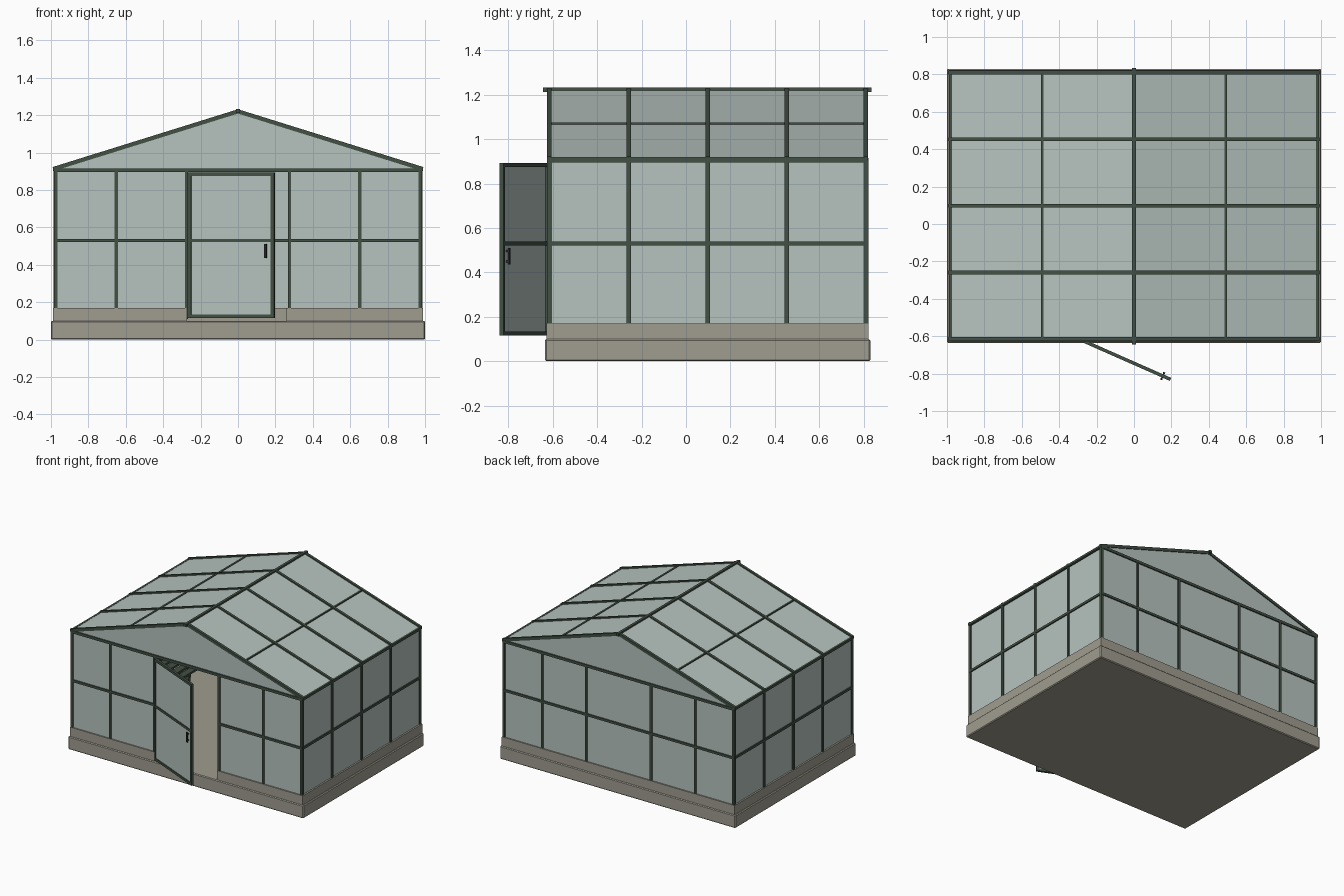
import bpy, bmesh, math
from mathutils import Vector, Matrix

if "Cube" in bpy.data.objects:
    bpy.data.objects.remove(bpy.data.objects["Cube"])


def material(name, rgb):
    m = bpy.data.materials.new(name)
    m.diffuse_color = (*rgb, 1)
    m.use_nodes = True
    m.node_tree.nodes["Principled BSDF"].inputs["Base Color"].default_value = m.diffuse_color
    return m


GLASS = material("pale_glass", (0.47, 0.55, 0.52))
FRAME = material("dark_green_frame", (0.055, 0.080, 0.058))
STONE = material("warm_concrete", (0.35, 0.335, 0.275))
BLACK = material("dark_metal", (0.025, 0.03, 0.027))
GREY = material("grey_tub", (0.12, 0.12, 0.12))


def finish(name, bm, mat):
    bmesh.ops.recalc_face_normals(bm, faces=bm.faces)
    me = bpy.data.meshes.new(name)
    bm.to_mesh(me)
    bm.free()
    me.materials.append(mat)
    ob = bpy.data.objects.new(name, me)
    bpy.context.collection.objects.link(ob)
    return ob


def add_box(bm, x0, x1, y0, y1, z0, z1):
    mat = Matrix.Translation(((x0 + x1) / 2, (y0 + y1) / 2, (z0 + z1) / 2))
    mat = mat @ Matrix.Diagonal((x1 - x0, y1 - y0, z1 - z0, 1))
    bmesh.ops.create_cube(bm, size=1, matrix=mat)


def add_bar(bm, a, b, w=0.02, h=0.02):
    """Rectangular bar from a to b; w is horizontal, h is the other way."""
    a, b = Vector(a), Vector(b)
    d = (b - a).normalized()
    side = d.cross(Vector((0, 0, 1)))
    side = side.normalized() if side.length > 1e-4 else Vector((1, 0, 0))
    up = side.cross(d)
    rot = Matrix((side, d, up)).transposed().to_4x4()
    mat = Matrix.Translation((a + b) / 2) @ rot
    mat = mat @ Matrix.Diagonal((w, (b - a).length, h, 1))
    bmesh.ops.create_cube(bm, size=1, matrix=mat)


def boxes(name, mat, items):
    bm = bmesh.new()
    for it in items:
        add_box(bm, *it)
    return finish(name, bm, mat)


def bars(name, mat, items):
    bm = bmesh.new()
    for it in items:
        add_bar(bm, *it)
    return finish(name, bm, mat)


W = 0.975                       # wall half width
F, B = -0.615, 0.81             # front and back wall planes
CURB, MID, EAVE, RIDGE = 0.17, 0.53, 0.905, 1.22
BAYS = [F + (B - F) * i / 4 for i in range(5)]
D0, D1 = -0.275, 0.275          # doorway

# Foundation slab and raised curb, open at the doorway
slab = boxes("foundation_slab", STONE, [(-1, 1, -0.635, 0.83, 0, 0.10)])
bev = slab.modifiers.new("soft_edge", 'BEVEL')
bev.width, bev.segments = 0.006, 1
boxes("curb", STONE, [
    (-0.99, D0, -0.628, -0.58, 0.09, CURB),
    (0.26, 0.99, -0.628, -0.58, 0.09, CURB),
    (-0.99, 0.99, 0.775, 0.823, 0.09, CURB),
    (-0.99, -0.94, -0.58, 0.775, 0.09, CURB),
    (0.94, 0.99, -0.58, 0.775, 0.09, CURB)])

# Wall glazing
t = 0.003
boxes("wall_glass", GLASS, [
    (-W, D0, F - t, F + t, CURB, EAVE),
    (D1, W, F - t, F + t, CURB, EAVE),
    (-W, W, B - t, B + t, CURB, EAVE),
    (-W - t, -W + t, F, B, CURB, EAVE),
    (W - t, W + t, F, B, CURB, EAVE)])

# Triangular gable panes
bm = bmesh.new()
for y in (F, B):
    rings = [[bm.verts.new((x, y + s, z)) for x, z in
              ((-W, EAVE), (W, EAVE), (0, RIDGE - 0.005))] for s in (-t, t)]
    bm.faces.new(rings[0])
    bm.faces.new(rings[1])
    for i in range(3):
        j = (i + 1) % 3
        bm.faces.new((rings[0][i], rings[0][j], rings[1][j], rings[1][i]))
finish("gable_glass", bm, GLASS)

# Roof glazing
bm = bmesh.new()
for s in (-1, 1):
    add_bar(bm, (s * 0.985, (F + B) / 2, 0.910), (0, (F + B) / 2, RIDGE),
            B - F, 0.006)
finish("roof_glass", bm, GLASS)

# Upright posts: corners, gable ends and sides
posts = [((x, y, CURB - 0.06 if abs(x) > 0.9 else 0.11), (x, y, EAVE), 0.018, 0.022)
         for y in (F, B) for x in (-W, -0.65, D0, D1, 0.65, W)]
posts += [((s * W, y, CURB), (s * W, y, EAVE), 0.022, 0.02)
          for s in (-1, 1) for y in BAYS[1:4]]
bars("wall_posts", FRAME, posts)

# Horizontal rails at mid height and eaves
rails = [((s * W, F, z), (s * W, B, z), 0.024, 0.018)
         for s in (-1, 1) for z in (MID, EAVE)]
rails += [((-W, y, EAVE), (W, y, EAVE), 0.024, 0.02) for y in (F, B)]
rails += [((-W, B, MID), (W, B, MID), 0.024, 0.018),
          ((-W, F, MID), (D0, F, MID), 0.024, 0.018),
          ((D1, F, MID), (W, F, MID), 0.024, 0.018)]
bars("wall_rails", FRAME, rails)

# Roof rafters, purlins and ridge
roof = [((s * 0.988, y, 0.912), (0, y, RIDGE), 0.02, 0.022)
        for s in (-1, 1) for y in BAYS]
roof += [((s * 0.49, F - 0.008, 1.068), (s * 0.49, B + 0.008, 1.068), 0.014, 0.014)
         for s in (-1, 1)]
roof += [((0, -0.645, 1.222), (0, 0.835, 1.222), 0.02, 0.02)]
roof += [((s * 0.982, F - 0.01, 0.91), (s * 0.982, B + 0.01, 0.91), 0.016, 0.016)
         for s in (-1, 1)]
bars("roof_frame", FRAME, roof)

# Open door, built along +x from its hinge and then swung outwards
L, Z0, Z1 = 0.505, 0.115, 0.893
hinge = Matrix.Translation((-0.267, -0.627, 0)) @ Matrix.Rotation(math.radians(-23.8), 4, 'Z')
h = 0.009
door = [
    boxes("door_frame", FRAME, [
        (0, 0.02, -h, h, Z0, Z1), (L - 0.02, L, -h, h, Z0, Z1),
        (0.02, L - 0.02, -h, h, Z0, Z0 + 0.018),
        (0.02, L - 0.02, -h, h, Z1 - 0.018, Z1),
        (0.02, L - 0.02, -h, h, MID - 0.009, MID + 0.009)]),
    boxes("door_glass", GLASS, [(0.01, L - 0.01, -t, t, Z0 + 0.01, Z1 - 0.01)]),
    boxes("door_handle", BLACK, [
        b for s in (-1, 1) for b in (
            (0.454, 0.466, s * 0.018 - 0.004, s * 0.018 + 0.004, 0.435, 0.51),
            (0.456, 0.464, min(0, s * 0.016), max(0, s * 0.016), 0.445, 0.453),
            (0.456, 0.464, min(0, s * 0.016), max(0, s * 0.016), 0.492, 0.50))]),
]
for ob in door:
    ob.data.transform(hinge)

# Slatted bench along the left wall
bench = [(-0.94 + 0.075 * i, -0.89 + 0.075 * i, -0.45, 0.76, 0.40, 0.415) for i in range(6)]
bench += [(-0.94, -0.515, y, y + 0.025, 0.375, 0.40) for y in (-0.43, 0.14, 0.715)]
bench += [(x, x + 0.025, y, y + 0.025, 0.10, 0.375)
          for x in (-0.935, -0.545) for y in (-0.43, 0.14, 0.715)]
boxes("slatted_bench", FRAME, bench)

# Tub on the floor
bm = bmesh.new()
bmesh.ops.create_cone(bm, cap_ends=True, segments=24, radius1=0.07, radius2=0.09,
                      depth=0.13, matrix=Matrix.Translation((-0.40, 0.62, 0.165)))
tub = finish("floor_tub", bm, GREY)
bpy.context.view_layer.objects.active = tub
tub.select_set(True)
bpy.ops.object.shade_smooth_by_angle()
